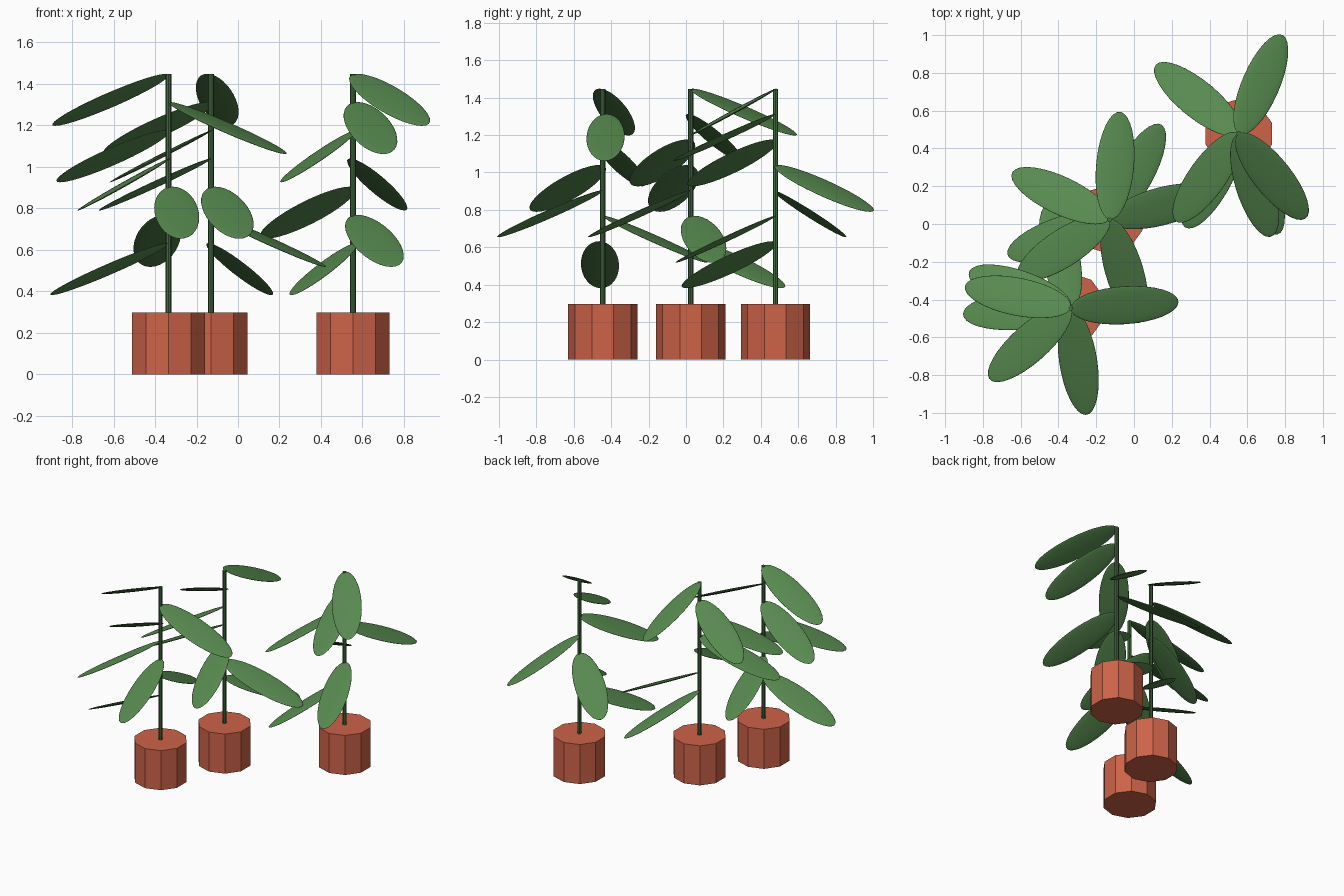
import bpy
import math

if "Cube" in bpy.data.objects:
    bpy.data.objects.remove(bpy.data.objects["Cube"])


def material(name, rgb):
    m = bpy.data.materials.new(name)
    m.diffuse_color = (*rgb, 1.0)
    m.use_nodes = True
    m.node_tree.nodes["Principled BSDF"].inputs["Base Color"].default_value = m.diffuse_color
    return m


TERRACOTTA = material("terracotta", (0.61, 0.125, 0.065))
STEM_GREEN = material("stem green", (0.055, 0.150, 0.050))
LEAF_GREEN = material("leaf green", (0.096, 0.255, 0.079))

POT_RADIUS, POT_HEIGHT = 0.185, 0.298
STEM_RADIUS, STEM_TOP = 0.014, 1.447
LEAF_TILT, LEAF_ROLL = math.radians(23.3), math.radians(15)
LEAF_HALF = (0.311, 0.104, 0.010)      # half length, width, thickness
LOWEST_LEAF, LEAF_STEP = 0.63, 0.136   # heights where leaves join the stem


def cylinder(name, x, y, z0, z1, radius, sides, mat):
    bpy.ops.mesh.primitive_cylinder_add(
        vertices=sides, radius=radius, depth=z1 - z0,
        location=(x, y, (z0 + z1) / 2))
    ob = bpy.context.object
    ob.name = name
    ob.data.materials.append(mat)
    return ob


def leaf(name, x, y, z, angle):
    """Flattened ellipsoid whose inner tip touches the stem at height z."""
    a = math.radians(angle)
    reach = LEAF_HALF[0] * math.cos(LEAF_TILT)
    drop = LEAF_HALF[0] * math.sin(LEAF_TILT)
    bpy.ops.mesh.primitive_uv_sphere_add(
        segments=32, ring_count=16, radius=1,
        location=(x + reach * math.cos(a), y + reach * math.sin(a), z - drop),
        rotation=(LEAF_ROLL, LEAF_TILT, a))
    ob = bpy.context.object
    ob.name = name
    ob.scale = LEAF_HALF
    ob.data.materials.append(LEAF_GREEN)
    bpy.ops.object.shade_smooth()


# Each plant: position and leaf directions in degrees, lowest leaf first
plants = {
    "right": (0.555, 0.478, (240, 291, 140, 66, 234, 287, 308)),
    "front": (-0.335, -0.445, (183, 101, 278, 221, 160, 3, 168)),
    "middle": (-0.13, 0.025, (61, 14, 286, 199, 212, 154, 84)),
}

for label, (x, y, angles) in plants.items():
    cylinder(label + "_pot", x, y, 0, POT_HEIGHT, POT_RADIUS, 10, TERRACOTTA)
    cylinder(label + "_stem", x, y, POT_HEIGHT - 0.02, STEM_TOP,
             STEM_RADIUS, 8, STEM_GREEN)
    for i, angle in enumerate(angles):
        leaf(f"{label}_leaf_{i + 1}", x, y, LOWEST_LEAF + i * LEAF_STEP, angle)
